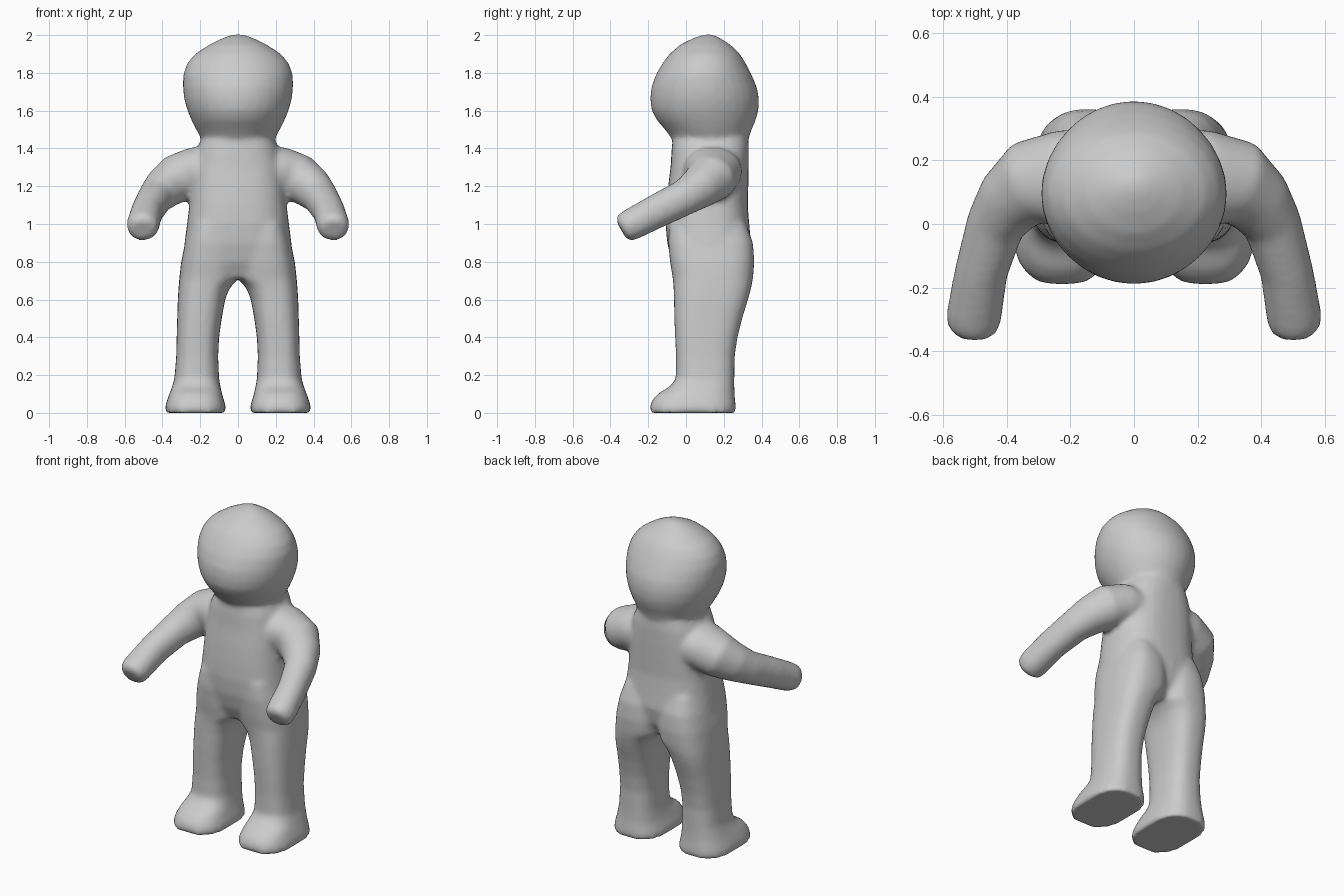
import bpy, bmesh, math
from mathutils import Vector

SIDES = 32
bm = bmesh.new()


def ring(center, u, v, n=2.0):
    """Superellipse ring spanned by the half-axis vectors u and v."""
    out = []
    for i in range(SIDES):
        a = 2 * math.pi * i / SIDES
        c, s = math.cos(a), math.sin(a)
        p = u * math.copysign(abs(c) ** (2 / n), c) + v * math.copysign(abs(s) ** (2 / n), s)
        out.append(bm.verts.new(center + p))
    return out


def skin(rings):
    for a, b in zip(rings, rings[1:]):
        for i in range(SIDES):
            j = (i + 1) % SIDES
            bm.faces.new((a[i], a[j], b[j], b[i]))
    bm.faces.new(rings[0][::-1])
    bm.faces.new(rings[-1])


def stack(rows, n, side=1):
    """Rows: z, x min, x max, y min, y max."""
    skin([ring(Vector((side * (x0 + x1) / 2, (y0 + y1) / 2, z)),
               Vector(((x1 - x0) / 2, 0, 0)), Vector((0, (y1 - y0) / 2, 0)), n)
          for z, x0, x1, y0, y1 in rows])


# head
head = [(1.40, .17, -.05, .31), (1.445, .19, -.07, .33), (1.5, .222, -.112, .348),
        (1.55, .247, -.155, .37), (1.6, .268, -.182, .384), (1.66, .285, -.19, .387),
        (1.72, .292, -.185, .377), (1.79, .291, -.16, .348), (1.85, .27, -.125, .317),
        (1.9, .228, -.088, .286), (1.95, .152, -.03, .235), (1.985, .08, .04, .18),
        (2.004, .025, .1, .14)]
stack([(z, -w, w, a, b) for z, w, a, b in head], 2.0)

# torso
torso = [(.71, .2, -.03, .27), (.8, .27, -.075, .325), (.9, .284, -.1, .345),
         (1.0, .27, -.108, .335), (1.1, .258, -.104, .327), (1.2, .25, -.095, .33),
         (1.3, .24, -.082, .332), (1.4, .215, -.076, .333), (1.45, .19, -.07, .33)]
stack([(z, -w, w, a, b) for z, w, a, b in torso], 2.6)

# legs and feet: z, inner x, outer x, front y, back y
leg = [(0, .062, .388, -.192, .264), (.035, .064, .386, -.192, .264), (.07, .075, .375, -.178, .26),
       (.105, .085, .362, -.145, .257), (.14, .093, .349, -.085, .256), (.18, .1, .337, -.054, .256),
       (.3, .105, .327, -.053, .258), (.4, .1, .325, -.058, .273), (.5, .086, .322, -.062, .298),
       (.6, .068, .319, -.064, .329), (.66, .045, .315, -.066, .345), (.71, .0, .311, -.07, .355),
       (.8, -.01, .301, -.085, .362), (.9, .0, .28, -.095, .355), (1.0, .03, .25, -.09, .32)]

# arm: centre x, y, z, width radius, height radius
arm = [(.1, .14, 1.29, .16, .125), (.23, .14, 1.275, .155, .132), (.325, .13, 1.24, .135, .128),
       (.385, .075, 1.195, .112, .112), (.435, 0, 1.145, .092, .096), (.48, -.15, 1.07, .083, .09),
       (.502, -.285, 1.0, .087, .084), (.506, -.325, .98, .08, .078), (.507, -.343, .97, .055, .055)]
pts = [Vector(r[:3]) for r in arm]

for side in (1, -1):
    stack(leg, 2.7, side)
    rings = []
    for i, r in enumerate(arm):
        t = (pts[min(i + 1, len(pts) - 1)] - pts[max(i - 1, 0)]).normalized()
        u = t.cross(Vector((0, 0, 1))).normalized()
        v = u.cross(t)
        u, v, c = u * r[3], v * r[4], pts[i].copy()
        for w in (u, v, c):
            w.x *= side
        rings.append(ring(c, u, v, 2.1))
    skin(rings)

bmesh.ops.recalc_face_normals(bm, faces=bm.faces)
mesh = bpy.data.meshes.new("figure_body")
bm.to_mesh(mesh)
bm.free()
body = bpy.data.objects.new("figure_body", mesh)
bpy.context.collection.objects.link(body)

# fuse the parts into one soft skin
rm = body.modifiers.new("fuse", 'REMESH')
rm.mode = 'VOXEL'
rm.voxel_size = 0.015
rm.use_smooth_shade = True
sm = body.modifiers.new("soften", 'SMOOTH')
sm.factor = 0.5
sm.iterations = 8
